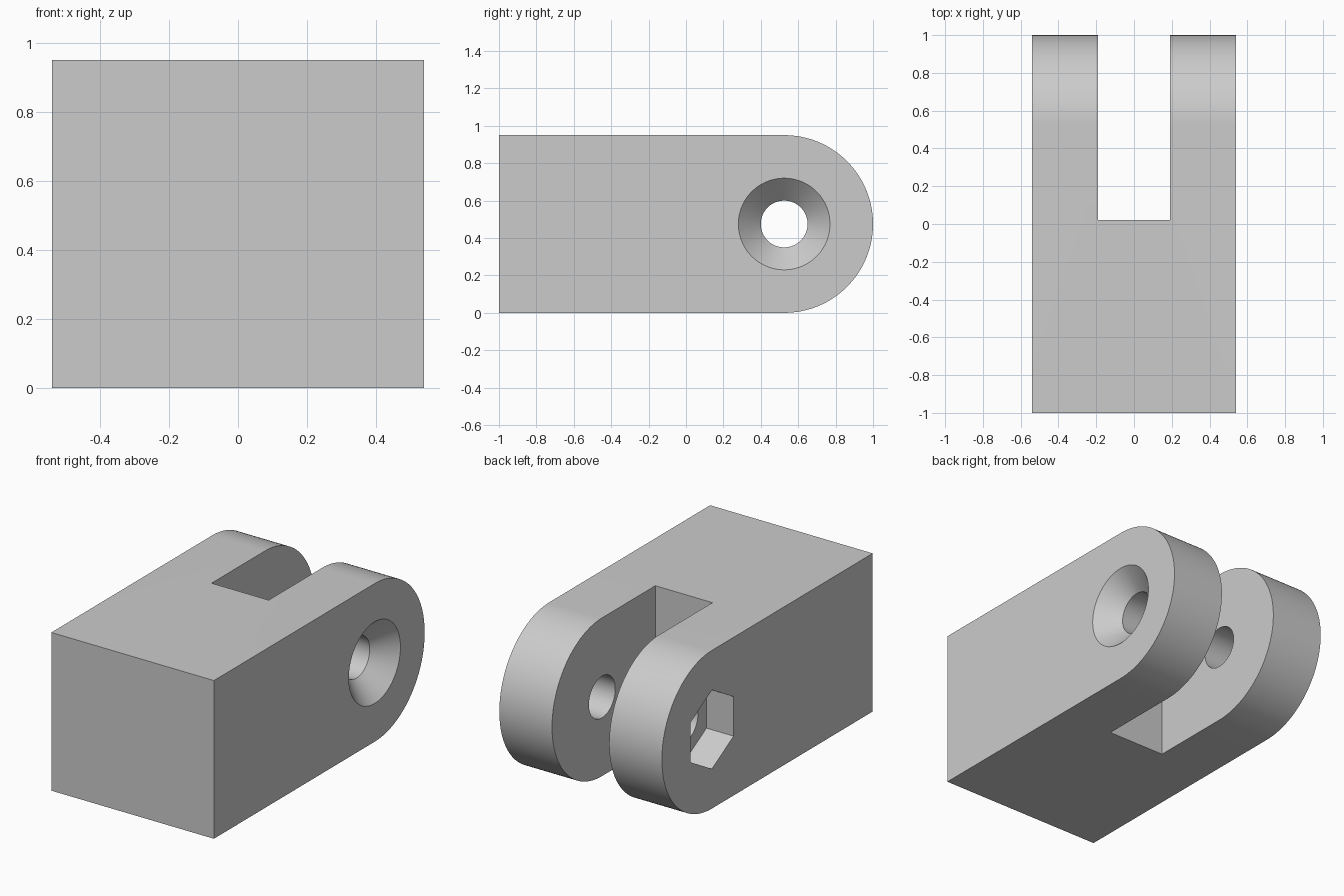
import bpy, bmesh
from math import pi, sin, cos, radians

cube = bpy.data.objects.get("Cube")
if cube:
    bpy.data.objects.remove(cube, do_unlink=True)

HALF_W, HALF_L, R = 0.54, 1.0, 0.475   # half width, half length, end radius
PIN_Y, PIN_Z = HALF_L - R, R           # pin axis
SLOT_HALF, SLOT_Y = 0.19, 0.02         # fork slot
BORE_R, SINK_R, HEX_R = 0.125, 0.245, 0.237
SEGS = 96

grey = bpy.data.materials.new("Plain grey")
grey.use_nodes = True
colour = (0.6, 0.6, 0.6, 1)
grey.diffuse_color = colour
grey.node_tree.nodes["Principled BSDF"].inputs["Base Color"].default_value = colour


def loft(name, rings):
    """Closed solid through matching rings of points."""
    bm = bmesh.new()
    loops = [[bm.verts.new(p) for p in ring] for ring in rings]
    n = len(loops[0])
    for a, b in zip(loops, loops[1:]):
        for i in range(n):
            j = (i + 1) % n
            bm.faces.new((a[i], a[j], b[j], b[i]))
    bm.faces.new(loops[0])
    bm.faces.new(loops[-1])
    bmesh.ops.recalc_face_normals(bm, faces=bm.faces)
    mesh = bpy.data.meshes.new(name)
    bm.to_mesh(mesh)
    bm.free()
    mesh.materials.append(grey)
    obj = bpy.data.objects.new(name, mesh)
    bpy.context.collection.objects.link(obj)
    return obj


def pin_ring(x, r, sides):
    """Ring about the pin axis, first point straight up."""
    return [(x, PIN_Y + r * sin(2 * pi * i / sides), PIN_Z + r * cos(2 * pi * i / sides))
            for i in range(sides)]


def cut(target, cutter):
    cutter.hide_render = True
    mod = target.modifiers.new("Cut", 'BOOLEAN')
    mod.operation, mod.solver, mod.object = 'DIFFERENCE', 'EXACT', cutter
    bpy.context.view_layer.objects.active = target
    bpy.ops.object.modifier_apply(modifier=mod.name)
    bpy.data.objects.remove(cutter, do_unlink=True)


# Block with a half-round end
arc = [(PIN_Y + R * cos(t), PIN_Z + R * sin(t))
       for t in (-pi / 2 + pi * i / 64 for i in range(65))]
profile = [(-HALF_L, 0)] + arc + [(-HALF_L, 2 * R)]
body = loft("clevis_body", [[(x, y, z) for y, z in profile] for x in (-HALF_W, HALF_W)])

# Slot between the fork arms
corners = [(-SLOT_HALF, SLOT_Y), (SLOT_HALF, SLOT_Y), (SLOT_HALF, 1.2), (-SLOT_HALF, 1.2)]
cut(body, loft("slot_cutter", [[(x, y, z) for x, y in corners] for z in (-0.2, 1.2)]))

# Pin bore with a countersink on the left arm
depth = SINK_R - BORE_R
bore = [(-HALF_W + 0.1, BORE_R), (HALF_W - depth, BORE_R), (HALF_W + 0.1, SINK_R + 0.1)]
cut(body, loft("bore_cutter", [pin_ring(x, r, SEGS) for x, r in bore]))

# Hexagonal nut pocket in the right arm
cut(body, loft("nut_cutter", [pin_ring(x, HEX_R, 6) for x in (-HALF_W - 0.1, -HALF_W + 0.18)]))

# Smooth the curved walls, keep edges sharp
bpy.ops.object.select_all(action='DESELECT')
body.select_set(True)
bpy.context.view_layer.objects.active = body
bpy.ops.object.shade_smooth_by_angle(angle=radians(30))
